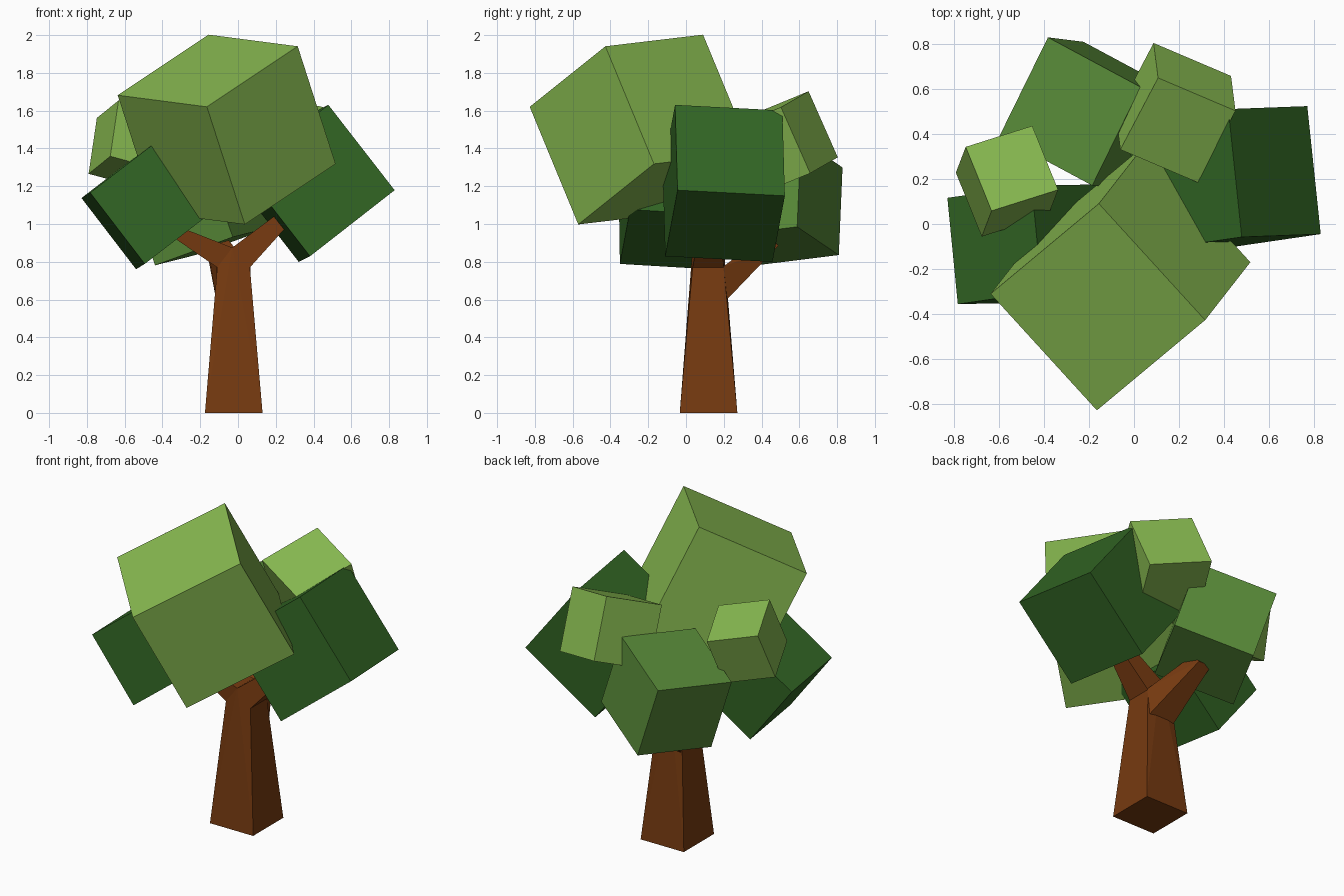
import bpy, bmesh
from mathutils import Vector, Matrix

if "Cube" in bpy.data.objects:
    bpy.data.objects.remove(bpy.data.objects["Cube"])


def material(name, rgb):
    lin = [((c / 255 + 0.055) / 1.055) ** 2.4 for c in rgb]
    m = bpy.data.materials.new(name)
    m.diffuse_color = (*lin, 1)
    m.use_nodes = True
    m.node_tree.nodes["Principled BSDF"].inputs["Base Color"].default_value = m.diffuse_color
    return m


BARK = material("bark brown", (118, 58, 16))
LIGHT = material("light leaf green", (135, 185, 80))
MID = material("mid leaf green", (88, 138, 56))
DARK = material("dark leaf green", (50, 102, 36))


def add_object(name, bm, mat):
    bmesh.ops.recalc_face_normals(bm, faces=bm.faces[:])
    mesh = bpy.data.meshes.new(name)
    bm.to_mesh(mesh)
    bm.free()
    mesh.materials.append(mat)
    bpy.context.collection.objects.link(bpy.data.objects.new(name, mesh))


def leaf_cube(name, mat, centre, size, axis_a, axis_b):
    """Cube tilted so that two of its edges follow the given directions."""
    a = Vector(axis_a).normalized()
    b = Vector(axis_b)
    b = (b - a * a.dot(b)).normalized()
    rot = Matrix((a, b, a.cross(b))).transposed().to_4x4()
    bm = bmesh.new()
    bmesh.ops.create_cube(bm, size=size, matrix=Matrix.Translation(centre) @ rot)
    add_object(name, bm, mat)


def hull(name, points):
    bm = bmesh.new()
    for p in points:
        bm.verts.new(p)
    bmesh.ops.convex_hull(bm, input=bm.verts[:])
    bmesh.ops.dissolve_limit(bm, angle_limit=0.02, verts=bm.verts[:], edges=bm.edges[:])
    add_object(name, bm, BARK)


# Trunk: square taper with a ridge where the side branches meet
Y0, Y1 = 0.035, 0.2
ridge = [(-0.03, y, 0.875) for y in (Y0, Y1)]
left_edge = [(-0.11, y, 0.77) for y in (Y0, Y1)]
right_edge = [(0.063, y, 0.77) for y in (Y0, Y1)]
base = [(x, y, 0) for x in (-0.175, 0.13) for y in (-0.033, 0.272)]
hull("trunk", base + left_edge + right_edge + ridge)

# Branches running into the foliage
hull("left_branch", left_edge + ridge
     + [(x, y, z) for x, z in ((-0.38, 0.955), (-0.35, 1.0)) for y in (0.02, 0.11)])
hull("right_branch", right_edge + ridge
     + [(x, y, z) for x, z in ((0.27, 1.0), (0.21, 1.055)) for y in (0.08, 0.18)])
hull("back_branch",
     [(x, y, z) for y, z in ((0.212, 0.595), (0.198, 0.775)) for x in (-0.115, 0.066)]
     + [(x, y, z) for y, z in ((0.49, 0.885), (0.43, 0.95)) for x in (-0.17, -0.08)])

# Foliage cubes
leaf_cube("large_front_foliage", LIGHT, (-0.06, -0.24, 1.50), 0.703,
          (0.48, 0.40, 0.32), (-0.48, 0.52, 0.06))
leaf_cube("right_foliage", DARK, (0.40, 0.20, 1.215), 0.572,
          (-0.06, 0.57, -0.03), (-0.35, -0.01, 0.45))
leaf_cube("left_foliage", DARK, (-0.474, -0.09, 1.107), 0.475,
          (-0.046, 0.469, -0.028), (0.32, 0.046, 0.246))
leaf_cube("back_foliage", MID, (-0.205, 0.49, 1.115), 0.49,
          (0.16, -0.02, -0.47), (0.41, -0.22, 0.149))
leaf_cube("back_right_foliage", LIGHT, (0.185, 0.494, 1.42), 0.383,
          (-0.02, 0.155, -0.35), (0.344, -0.142, -0.095))
leaf_cube("small_left_foliage", LIGHT, (-0.564, 0.19, 1.42), 0.32,
          (-0.044, -0.115, -0.297), (0.297, 0.094, -0.08))
